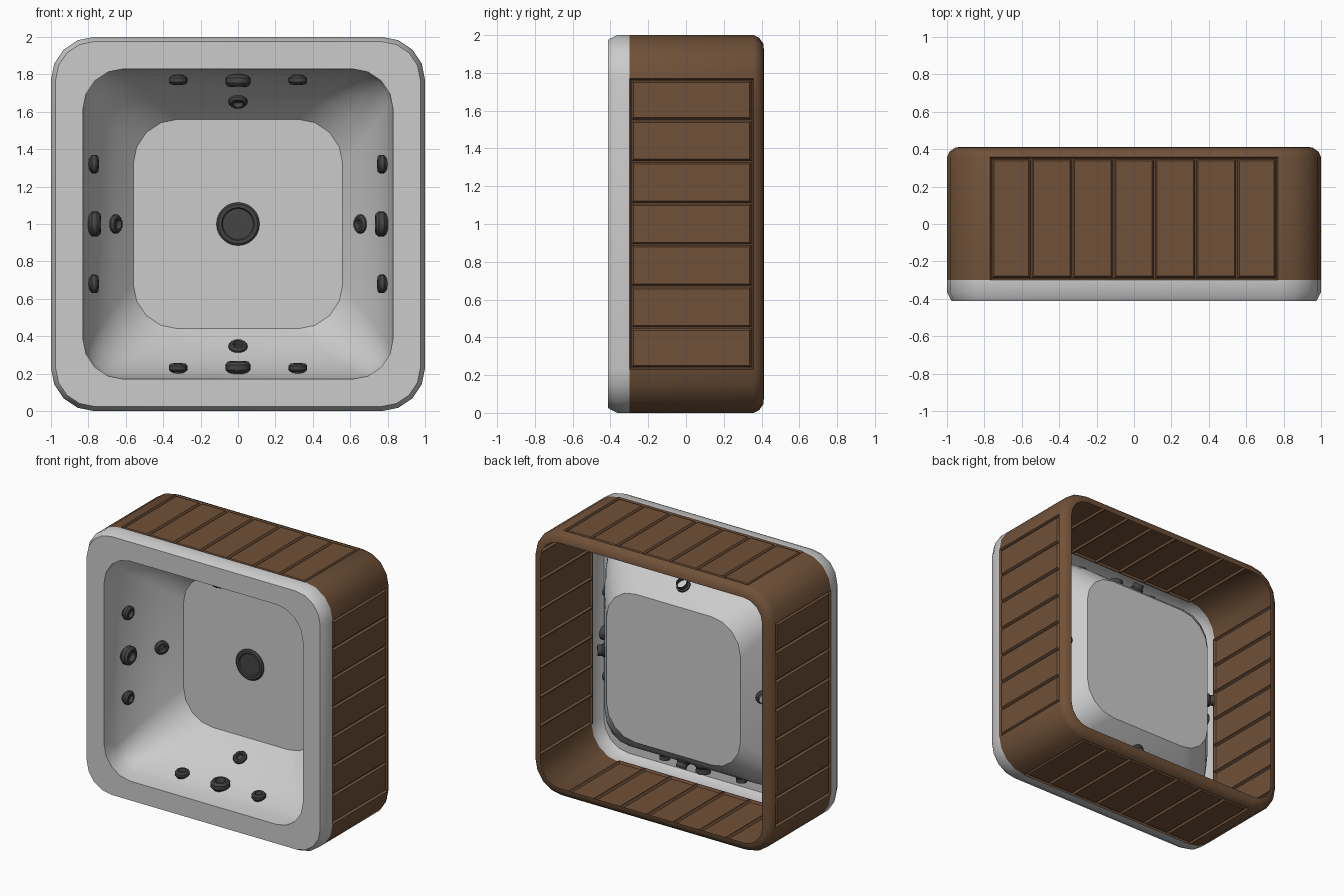
import bpy, bmesh, math
from mathutils import Vector, Matrix

if "Cube" in bpy.data.objects:
    bpy.data.objects.remove(bpy.data.objects["Cube"])

CENTRE = Vector((0, 0, 1))


def material(name, col):
    m = bpy.data.materials.new(name)
    m.diffuse_color = (*col, 1)
    m.use_nodes = True
    m.node_tree.nodes["Principled BSDF"].inputs["Base Color"].default_value = m.diffuse_color
    return m


wood = material("brown_wood", (0.16, 0.082, 0.04))
dark = material("dark_plastic", (0.06, 0.06, 0.06))


def finish(name, bm, mat=None):
    me = bpy.data.meshes.new(name)
    bm.to_mesh(me)
    bm.free()
    ob = bpy.data.objects.new(name, me)
    bpy.context.collection.objects.link(ob)
    if mat:
        me.materials.append(mat)
    bpy.ops.object.select_all(action='DESELECT')
    ob.select_set(True)
    bpy.context.view_layer.objects.active = ob
    bpy.ops.object.shade_smooth_by_angle(angle=math.radians(32))
    return ob


def rounded_ring(bm, half, radius, y, planks=1, segs=4):
    # rounded square in the xz plane, each straight side split into planks
    verts = []
    c = half - radius
    for side in range(4):
        rot = Matrix.Rotation(-side * math.pi / 2, 3, 'Y')
        pts = [(half, -c + 2 * c * i / planks) for i in range(planks)]
        for i in range(segs):
            a = math.pi / 2 * i / segs
            pts.append((c + radius * math.cos(a), c + radius * math.sin(a)))
        verts += [bm.verts.new(CENTRE + rot @ Vector((x, y, z))) for x, z in pts]
    return verts


def bridge(bm, a, b):
    n = len(a)
    return [bm.faces.new((a[i], b[i], b[(i + 1) % n], a[(i + 1) % n])) for i in range(n)]


# acrylic tub: rim, curved walls and floor as one sheet
bm = bmesh.new()
profile = [(1.0, 0.23, -0.30), (1.0, 0.23, -0.365), (0.975, 0.205, -0.412),
           (0.83, 0.22, -0.412), (0.815, 0.16, -0.30), (0.80, 0.16, -0.25),
           (0.775, 0.18, -0.17), (0.725, 0.20, -0.07), (0.66, 0.22, 0.03),
           (0.56, 0.24, 0.15)]
rings = [rounded_ring(bm, *p) for p in profile]
for a, b in zip(rings, rings[1:]):
    bridge(bm, b, a)
floor = bm.faces.new(rings[-1])
bmesh.ops.recalc_face_normals(bm, faces=bm.faces[:])
bm.normal_update()
if floor.normal.y > 0:
    bmesh.ops.reverse_faces(bm, faces=bm.faces[:])
finish("tub_shell", bm)

# wooden cabinet: open sheet with grooved planks on all four sides
bm = bmesh.new()
N = 7
profile = [(1.0, -0.30), (1.0, 0.358), (0.987, 0.386), (0.955, 0.409), (0.925, 0.412)]
rings = [rounded_ring(bm, h, h - 0.77, y, N) for h, y in profile]
bands = [bridge(bm, a, b) for a, b in zip(rings, rings[1:])]
bm.normal_update()
if bands[0][0].normal.x < 0:
    bmesh.ops.reverse_faces(bm, faces=bm.faces[:])
    bm.normal_update()
per_side = N + 4
planks = [f for i, f in enumerate(bands[0]) if i % per_side < N]
bmesh.ops.inset_region(bm, faces=planks, thickness=0.008, depth=-0.018,
                       use_boundary=True, use_even_offset=True)
bm.normal_update()
bmesh.ops.inset_individual(bm, faces=planks, thickness=0.004, depth=0, use_even_offset=True)
bm.normal_update()
bmesh.ops.inset_individual(bm, faces=planks, thickness=0.009, depth=0.016, use_even_offset=True)
finish("cabinet", bm, wood)


def lathe(name, profile, pos, direction, segs=16):
    # surface of revolution about its local z, aimed along direction
    bm = bmesh.new()
    loops = [[bm.verts.new((r * math.cos(2 * math.pi * i / segs),
                            r * math.sin(2 * math.pi * i / segs), z)) for i in range(segs)]
             for r, z in profile]
    for a, b in zip(loops, loops[1:]):
        bridge(bm, b, a)
    bm.faces.new(loops[-1])
    bmesh.ops.recalc_face_normals(bm, faces=bm.faces[:])
    q = Vector(direction).to_track_quat('Z', 'Y').to_matrix().to_4x4()
    bmesh.ops.transform(bm, matrix=Matrix.Translation(pos) @ q, verts=bm.verts[:])
    return finish(name, bm, dark)


def jet(name, r, side, half, along, y, tilt):
    rot = Matrix.Rotation(side * math.pi / 2, 3, 'Y')
    pos = CENTRE + rot @ Vector((half, y, along))
    direction = rot @ Vector((-math.cos(tilt), -math.sin(tilt), 0))
    k = r / 0.05
    lathe(name, [(r * 0.78, -0.03 * k), (r * 0.78, 0), (r, 0.012 * k),
                 (r, 0.032 * k), (r * 0.8, 0.044 * k), (r * 0.55, 0.044 * k),
                 (r * 0.45, 0.02 * k)], pos, direction)


# water jets on each wall
for s in range(4):
    jet(f"large_jet_{s}", 0.068, s, 0.795, 0, -0.208, 0.05)
    for e in (-1, 1):
        jet(f"small_jet_{s}_{'a' if e < 0 else 'b'}", 0.05, s, 0.79, e * 0.32, -0.208, 0.05)
    jet(f"lower_jet_{s}", 0.05, s, 0.675, 0, 0.04, 0.65)

# floor drain
lathe("floor_drain", [(0.115, 0.002), (0.115, 0.01), (0.105, 0.018), (0.088, 0.018), (0.082, 0.010)],
      Vector((0, 0.15, 1)), (0, -1, 0), 32)
